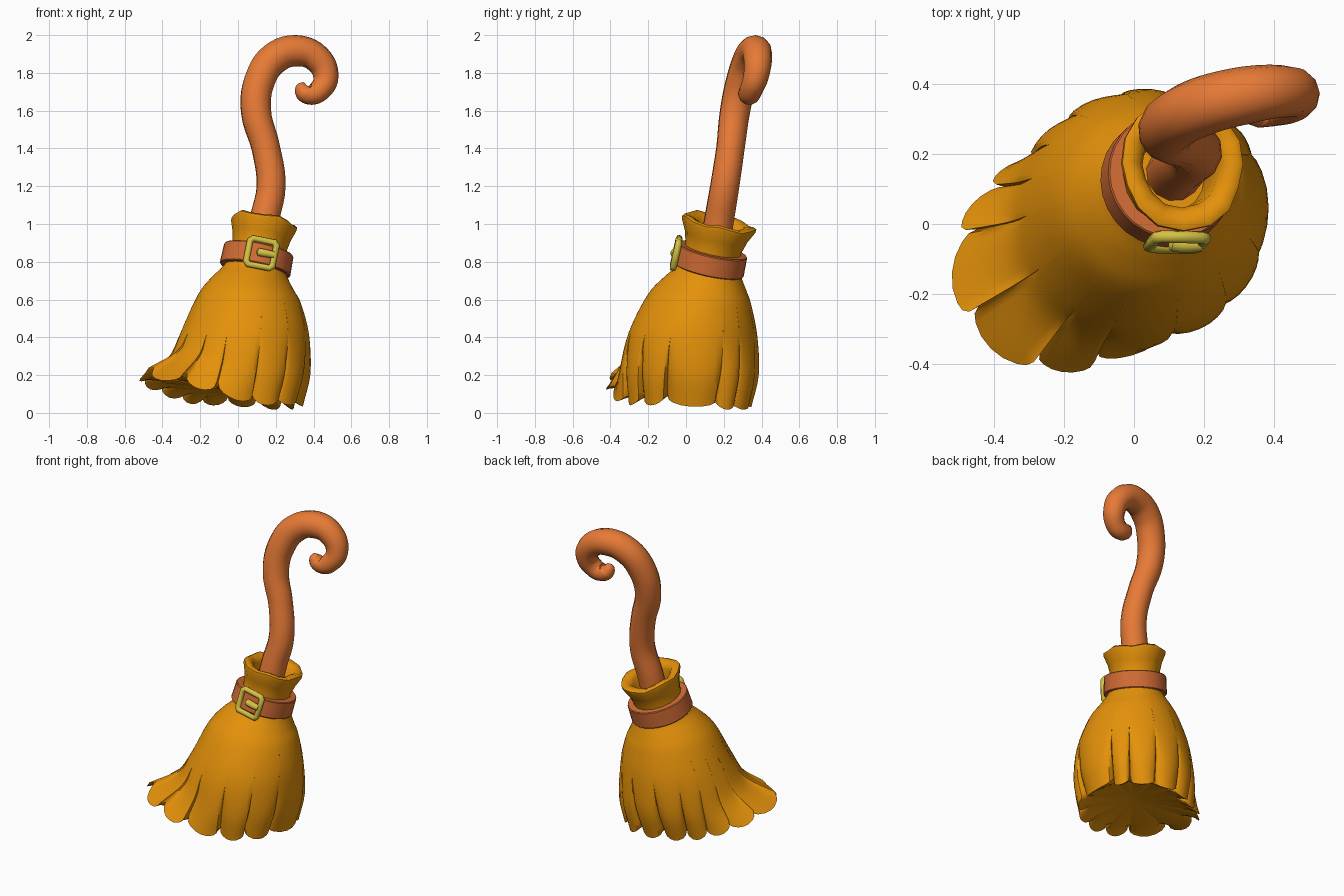
import bpy, bmesh
from math import sin, cos, pi, radians
from mathutils import Vector, Matrix

if "Cube" in bpy.data.objects:
    bpy.data.objects.remove(bpy.data.objects["Cube"])


def material(name, rgb):
    m = bpy.data.materials.new(name)
    m.diffuse_color = (*rgb, 1)
    m.use_nodes = True
    m.node_tree.nodes["Principled BSDF"].inputs["Base Color"].default_value = m.diffuse_color
    return m


STRAW = material("straw_gold", (0.78, 0.285, 0.003))
WOOD = material("orange_wood", (0.80, 0.195, 0.037))
LEATHER = material("brown_leather", (0.64, 0.15, 0.035))
BRASS = material("yellow_brass", (0.66, 0.54, 0.055))

# Tilted frame shared by the collar, belt and buckle
NECK = Vector((0.10, 0.13, 0.81))
AXIS = Vector((0.2, 0.22, 1)).normalized()
FRAME = Matrix.Translation(NECK) @ Vector((0, 0, 1)).rotation_difference(AXIS).to_matrix().to_4x4()


def finish(ob, mat, angle):
    ob.data.materials.clear()
    ob.data.materials.append(mat)
    bpy.ops.object.select_all(action='DESELECT')
    ob.select_set(True)
    bpy.context.view_layer.objects.active = ob
    bpy.ops.object.shade_smooth_by_angle(angle=radians(angle))
    return ob


def loft(name, rings, mat, angle=40, closed=False, caps=False, matrix=None):
    """Skin a list of equal-length closed rings."""
    bm = bmesh.new()
    vs = [[bm.verts.new(p) for p in ring] for ring in rings]
    n = len(vs[0])
    for k in range(len(vs) if closed else len(vs) - 1):
        a, b = vs[k], vs[(k + 1) % len(vs)]
        for i in range(n):
            j = (i + 1) % n
            bm.faces.new((a[i], a[j], b[j], b[i]))
    if caps:
        bm.faces.new(vs[0])
        bm.faces.new(vs[-1])
    bmesh.ops.remove_doubles(bm, verts=bm.verts, dist=0.0002)
    bmesh.ops.recalc_face_normals(bm, faces=bm.faces)
    if matrix:
        bm.transform(matrix)
    me = bpy.data.meshes.new(name)
    bm.to_mesh(me)
    bm.free()
    ob = bpy.data.objects.new(name, me)
    bpy.context.collection.objects.link(ob)
    return finish(ob, mat, angle)


def tube(name, pts, mat, cyclic=False, res=4, matrix=None):
    """Sweep a circle along (x, y, z, radius) points; cyclic tubes keep straight sides."""
    cu = bpy.data.curves.new(name, 'CURVE')
    cu.dimensions = '3D'
    cu.bevel_depth = 1
    cu.bevel_resolution = res
    cu.resolution_u = 5
    cu.use_fill_caps = not cyclic
    sp = cu.splines.new('BEZIER')
    sp.bezier_points.add(len(pts) - 1)
    sp.use_cyclic_u = cyclic
    for bp, (x, y, z, r) in zip(sp.bezier_points, pts):
        bp.co = (x, y, z)
        bp.radius = r
        bp.handle_left_type = bp.handle_right_type = 'VECTOR' if cyclic else 'AUTO'
    ob = bpy.data.objects.new(name, cu)
    bpy.context.collection.objects.link(ob)
    bpy.ops.object.select_all(action='DESELECT')
    ob.select_set(True)
    bpy.context.view_layer.objects.active = ob
    bpy.ops.object.convert(target='MESH')
    ob = bpy.context.view_layer.objects.active
    if matrix:
        ob.data.transform(matrix)
    return finish(ob, mat, 50)


# Curled wooden handle
tube("handle", [
    (.11, .14, .80, .080), (.14, .175, 1.02, .080), (.175, .205, 1.20, .078),
    (.148, .235, 1.40, .076), (.095, .26, 1.60, .081), (.115, .295, 1.76, .084),
    (.19, .335, 1.875, .085), (.31, .367, 1.917, .083), (.42, .38, 1.875, .076),
    (.465, .37, 1.78, .067), (.435, .345, 1.71, .060), (.39, .335, 1.687, .057),
    (.353, .328, 1.70, .053), (.343, .325, 1.73, .037), (.348, .325, 1.75, .004)], WOOD)

# Bristle skirt: each column runs from the neck down to a lobed, flaring tip
LOBES = [-20, 28, 46, 72, 100, 126, 146, 164, 182, 208, 234, 254, 284, 312, 340]
NECK_RINGS = [(.10, .13, .80, .150, 1), (.093, .125, .745, .170, .9), (.075, .10, .68, .220, .7),
              (.06, .07, .60, .274, .4), (.037, .037, .42, .340, .1)]


def column(deg, u):
    a = radians(deg)
    d = Vector((cos(a), sin(a), 0))
    pts = [Vector((cx, cy, z)) + d * r - Vector((0, 0, w * r * (.2 * d.x + .22 * d.y)))
           for cx, cy, z, r, w in NECK_RINGS]
    flare = max(0, cos(a - radians(209))) ** 2.4
    corner = max(0, cos(a - radians(48))) ** 4
    groove = 1 - max(0, sin(pi * u)) ** .4
    tip = d * (.335 + .22 * flare + .03 * corner - .035 * groove + .03 * (u - .5))
    tip.z = .04 + .14 * flare - .025 * corner + .06 * groove
    mid = pts[-1].lerp(tip, .5) + d * (.024 - .066 * flare - .006 * groove)
    mid.z = pts[-1].z + (tip.z - pts[-1].z) * .55
    pts += [mid, tip]
    ext = [2 * pts[0] - pts[1]] + pts + [2 * tip - mid]
    out = []
    for k in range(len(pts) - 1):           # Catmull-Rom sampling
        p0, p1, p2, p3 = ext[k:k + 4]
        for s in range(4):
            t = s / 4
            out.append(.5 * (2 * p1 + (p2 - p0) * t + (2 * p0 - 5 * p1 + 4 * p2 - p3) * t * t
                             + (3 * p1 - p0 - 3 * p2 + p3) * t ** 3))
    out.append(tip)
    # Nearly flat underside
    inner = d * (.26 + .17 * flare)
    out.append(Vector((tip.x * .95, tip.y * .95, tip.z + .008)))
    out.append(inner + Vector((0, 0, .09 + .09 * flare)))
    out.append(Vector((inner.x * .1, inner.y * .1, .115)))
    return out


cols = []
for a0, a1 in zip(LOBES, LOBES[1:]):
    for u in (0, .05, .15, .32, .5, .68, .85, .95, 1):
        cols.append(column(a0 + (a1 - a0) * u, u))
loft("bristles", list(zip(*cols)), STRAW, 42, caps=True)


def lathe(name, profile, n, mat, angle, closed=False, wobble=0):
    rings = []
    for r, h in profile:
        k = wobble * max(0, h) / .2         # the rim stretches front to back
        rings.append([Vector((r * (1 + k * (.4 * sin(5 * t) - 1.6 * cos(2 * t))) * cos(t),
                              r * (1 + k * (.4 * sin(5 * t) - 1.6 * cos(2 * t))) * sin(t),
                              h + .2 * k * sin(5 * t + 1)))
                      for t in (2 * pi * i / n for i in range(n))])
    return loft(name, rings, mat, angle, closed, not closed, FRAME)


# Flared collar of straw above the belt
lathe("collar", [(.15, -.07), (.148, .07), (.162, .13), (.187, .19), (.187, .207),
                 (.172, .216), (.135, .205), (.118, .18), (.108, .10), (.10, .02)],
      16, STRAW, 50, wobble=.04)

# Leather belt
lathe("belt", [(.15, -.055), (.186, -.055), (.190, -.050), (.187, .050), (.183, .055), (.14, .055)],
      28, LEATHER, 35, closed=True)

# Brass buckle frame: a square with clipped corners
H, C = .071, .014
corner_pts = []
for sx, sz in ((1, 1), (-1, 1), (-1, -1), (1, -1)):
    pair = [(sx * H, sz * (H - C)), (sx * (H - C), sz * H)]
    corner_pts += pair if sx * sz > 0 else pair[::-1]
tube("buckle_frame", [(x + .02, -.186, z, .018) for x, z in corner_pts], BRASS, True, 2, FRAME)

# Buckle prong
tube("buckle_prong", [(-.005, -.190, .002, .006), (.004, -.192, .002, .021), (.04, -.196, .002, .021),
                      (.09, -.194, .002, .018)], BRASS, False, 3, FRAME)
